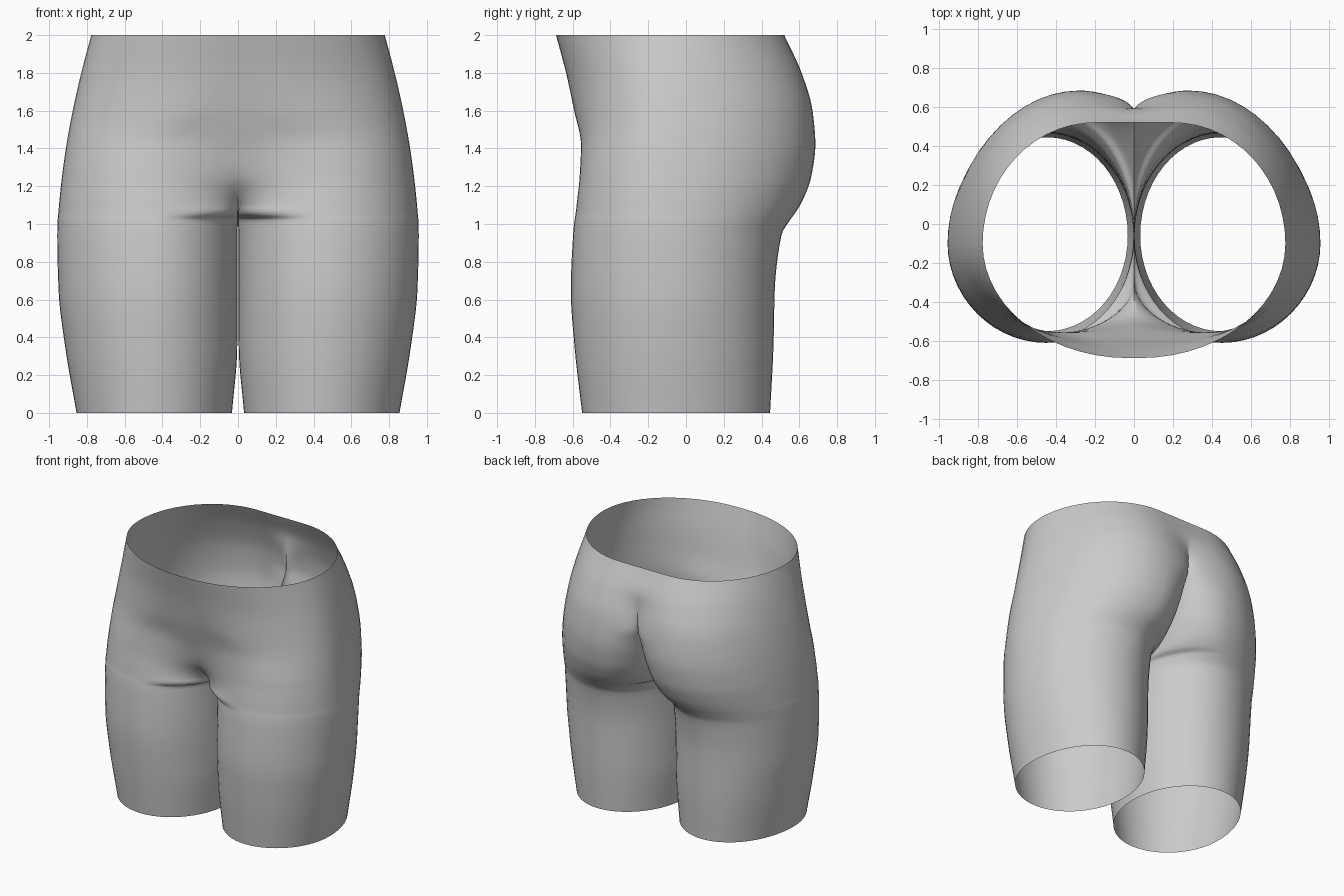
import bpy, bmesh, math

if "Cube" in bpy.data.objects:
    bpy.data.objects.remove(bpy.data.objects["Cube"])

# Section keys by height:
# z, outer x, front peak x, front peak y, front middle y,
# back peak x, back peak y, back middle y, inner x
KEYS = [
    (0.00, .855, .445, -.550, -.06, .445, .445, -.06, .032),
    (0.35, .915, .450, -.590, -.06, .450, .463, -.06, .004),
    (0.65, .950, .450, -.610, -.06, .450, .470, -.06, .003),
    (0.94, .957, .450, -.598, -.06, .430, .505, -.06, .003),
    (1.02, .955, .450, -.590, -.06, .390, .550, -.06, .000),
    (1.05, .952, .450, -.585, -.24, .370, .572, .100, .000),
    (1.12, .946, .450, -.577, -.38, .330, .615, .210, .000),
    (1.25, .932, .440, -.563, -.49, .300, .663, .360, .000),
    (1.42, .908, .370, -.556, -.54, .280, .685, .490, .000),
    (1.60, .875, .200, -.592, -.59, .270, .670, .590, .000),
    (1.80, .830, .080, -.635, -.635, .240, .612, .592, .000),
    (2.00, .777, .030, -.688, -.688, .200, .520, .520, .000),
]
SIDE_Y = -0.10
CROTCH = 4     # key index where the legs part
STEPS = 14     # points per quarter of a section


def slopes(col):
    """Monotone slopes, so the curves never overshoot their keys."""
    d = [(b[col] - a[col]) / (b[0] - a[0]) for a, b in zip(KEYS, KEYS[1:])]
    mid = [0 if p * q <= 0 else 2 * p * q / (p + q) for p, q in zip(d, d[1:])]
    return [d[0]] + mid + [d[-1]]


SLOPES = [slopes(c) for c in range(1, 9)]


def row_at(i, t):
    a, b = KEYS[i], KEYS[i + 1]
    h = b[0] - a[0]
    row = [a[0] + h * t]
    for c in range(1, 9):
        m = SLOPES[c - 1]
        row.append((2*t**3 - 3*t*t + 1) * a[c] + (t**3 - 2*t*t + t) * h * m[i]
                   + (3*t*t - 2*t**3) * b[c] + (t**3 - t*t) * h * m[i + 1])
    return row


def inner_curve(px, py, mx, my, reach):
    """From the peak inwards to the middle; soft when shallow, a fold when deep."""
    k = min(1.0, abs(py - my) / reach)
    pts = []
    for j in range(STEPS + 1):
        t = j / STEPS
        a = t * math.pi / 2
        u = k * math.sin(a) + (1 - k) * t
        d = k * (1 - math.cos(a)) + (1 - k) * (1 - math.cos(math.pi * t)) / 2
        pts.append((px + (mx - px) * u, py + (my - py) * d))
    return pts


def outer_curve(px, py, ox):
    """Quarter ellipse from the peak out to the hip side."""
    return [(px + (ox - px) * math.sin(j / STEPS * math.pi / 2),
             SIDE_Y + (py - SIDE_Y) * math.cos(j / STEPS * math.pi / 2))
            for j in range(STEPS + 1)]


def section(row):
    z, ox, fx, fy, fm, bx, by, bm_y, ix = row
    pts = inner_curve(fx, fy, ix, fm, .30)[::-1]
    pts += outer_curve(fx, fy, ox)[1:]
    pts += outer_curve(bx, by, ox)[::-1][1:]
    pts += inner_curve(bx, by, ix, bm_y, .10)[1:]
    return [(x, y, z) for x, y in pts]


# Sections from the leg openings up to the waist
rows = []
for i in range(len(KEYS) - 1):
    n = 4 if i in (CROTCH - 1, CROTCH, CROTCH + 1) else 6
    rows += [section(row_at(i, s / n)) for s in range(n)]
rows.append(section(row_at(len(KEYS) - 2, 1.0)))

# Skin both halves as an open shell
bm = bmesh.new()
for side in (1, -1):
    grid = [[bm.verts.new((side * x, y, z)) for x, y, z in r] for r in rows]
    for lo, hi in zip(grid, grid[1:]):
        for j in range(len(lo) - 1):
            quad = (lo[j], lo[j + 1], hi[j + 1], hi[j])
            bm.faces.new(quad if side > 0 else quad[::-1])
bmesh.ops.remove_doubles(bm, verts=bm.verts, dist=0.0005)

mesh = bpy.data.meshes.new("lower_torso")
bm.to_mesh(mesh)
bm.free()
torso = bpy.data.objects.new("lower_torso", mesh)
bpy.context.collection.objects.link(torso)

grey = bpy.data.materials.new("light grey")
grey.diffuse_color = (0.6, 0.6, 0.6, 1)
grey.use_nodes = True
grey.node_tree.nodes["Principled BSDF"].inputs["Base Color"].default_value = grey.diffuse_color
mesh.materials.append(grey)

bpy.context.view_layer.objects.active = torso
torso.select_set(True)
bpy.ops.object.shade_smooth_by_angle(angle=math.radians(50))
